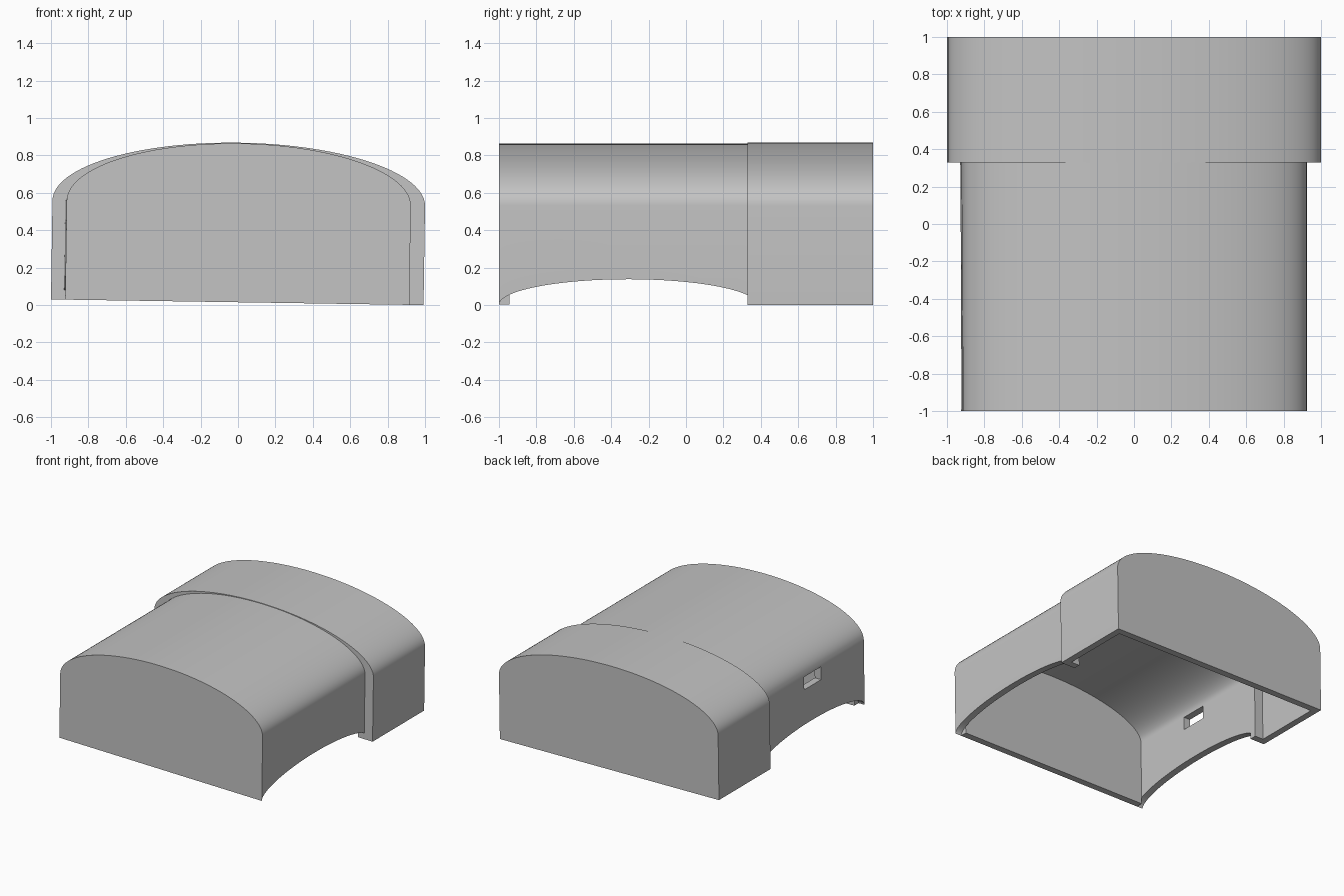
import bpy
import bmesh
import math

old = bpy.data.objects.get("Cube")
if old:
    bpy.data.objects.remove(old, do_unlink=True)

SEGMENTS = 56
WALL = 0.055
SPRING = 0.53      # height where the straight walls meet the arched roof
STEP_Y = 0.33

grey = bpy.data.materials.new("plain grey")
grey.use_nodes = True
colour = (0.55, 0.55, 0.55, 1)
grey.diffuse_color = colour
grey.node_tree.nodes["Principled BSDF"].inputs["Base Color"].default_value = colour


def make_object(name, bm):
    bmesh.ops.recalc_face_normals(bm, faces=bm.faces)
    mesh = bpy.data.meshes.new(name)
    bm.to_mesh(mesh)
    bm.free()
    obj = bpy.data.objects.new(name, mesh)
    bpy.context.collection.objects.link(obj)
    mesh.materials.append(grey)
    return obj


def arch_ring(bm, half, rise, y, flare=0):
    """Open profile: straight wall, half-elliptical roof, straight wall."""
    points = [(-half, 0)]
    for i in range(SEGMENTS + 1):
        a = math.pi * (1 - i / SEGMENTS)
        points.append((half * math.cos(a), SPRING + rise * math.sin(a)))
    points.append((half, 0))
    for k in range(2):
        points[k] = (points[k][0] - flare, points[k][1])
    return [bm.verts.new((x, y, z)) for x, z in points]


def loft(bm, rings):
    for a, b in zip(rings, rings[1:]):
        for i in range(len(a) - 1):
            bm.faces.new((a[i], a[i + 1], b[i + 1], b[i]))
    bm.faces.new(rings[0])
    bm.faces.new(rings[-1])


def prism(name, profile, x0, x1):
    """Extrude a (y, z) outline along x."""
    bm = bmesh.new()
    face = bm.faces.new([bm.verts.new((x0, y, z)) for y, z in profile])
    grown = bmesh.ops.extrude_face_region(bm, geom=[face])
    moved = [v for v in grown["geom"] if isinstance(v, bmesh.types.BMVert)]
    bmesh.ops.translate(bm, verts=moved, vec=(x1 - x0, 0, 0))
    return make_object(name, bm)


def cut(target, cutter):
    cutter.hide_render = True
    mod = target.modifiers.new("cut", "BOOLEAN")
    mod.operation = "DIFFERENCE"
    mod.solver = "EXACT"
    mod.object = cutter
    bpy.context.view_layer.objects.active = target
    bpy.ops.object.modifier_apply(modifier=mod.name)
    bpy.data.objects.remove(cutter, do_unlink=True)


# Hollow cover: narrow front section stepping out to a wide rear section
NARROW, WIDE = (0.92, 0.319), (0.996, 0.323)
bm = bmesh.new()
outer = [arch_ring(bm, *NARROW, -1),
         arch_ring(bm, *NARROW, STEP_Y, flare=0.006),
         arch_ring(bm, *WIDE, STEP_Y),
         arch_ring(bm, *WIDE, 1)]
inner = [arch_ring(bm, half - WALL, rise - WALL, y)
         for (half, rise), y in ((NARROW, -1 + WALL), (NARROW, STEP_Y + WALL),
                                 (WIDE, STEP_Y + WALL), (WIDE, 1 - WALL))]
loft(bm, outer)
loft(bm, inner)
# Flat bottom rim joining the outside to the inside
for end in (0, -1):
    for k in range(3):
        bm.faces.new((outer[k][end], outer[k + 1][end],
                      inner[k + 1][end], inner[k][end]))
    bm.faces.new((outer[end][0], outer[end][-1], inner[end][-1], inner[end][0]))
cover = make_object("cover_shell", bm)

# Shallow arches along the bottom of both narrow side walls
mid, reach, rise = -0.31, 0.69, 0.137
arch = [(-1.05, 0), (-1.05, -0.1), (STEP_Y, -0.1)]
start = math.acos((STEP_Y - mid) / reach)
for i in range(41):
    a = start + (math.pi - start) * i / 40
    arch.append((mid + reach * math.cos(a), rise * math.sin(a)))
for side in (-1, 1):
    cut(cover, prism("arch_cutter", arch, side * (NARROW[0] - WALL), side * 0.96))

# Small slot through one side wall
slot = [(-0.44, 0.42), (-0.22, 0.42), (-0.22, 0.525), (-0.44, 0.525)]
cut(cover, prism("slot_cutter", slot, -0.97, -0.8))

# Smooth roof, crisp edges
bpy.ops.object.select_all(action="DESELECT")
cover.select_set(True)
bpy.context.view_layer.objects.active = cover
bpy.ops.object.shade_smooth_by_angle(angle=math.radians(30))

# The cover leans slightly to one side
cover.rotation_euler = (0, math.asin(0.0152), 0)
cover.location = (-0.004, 0, 0.0152)
